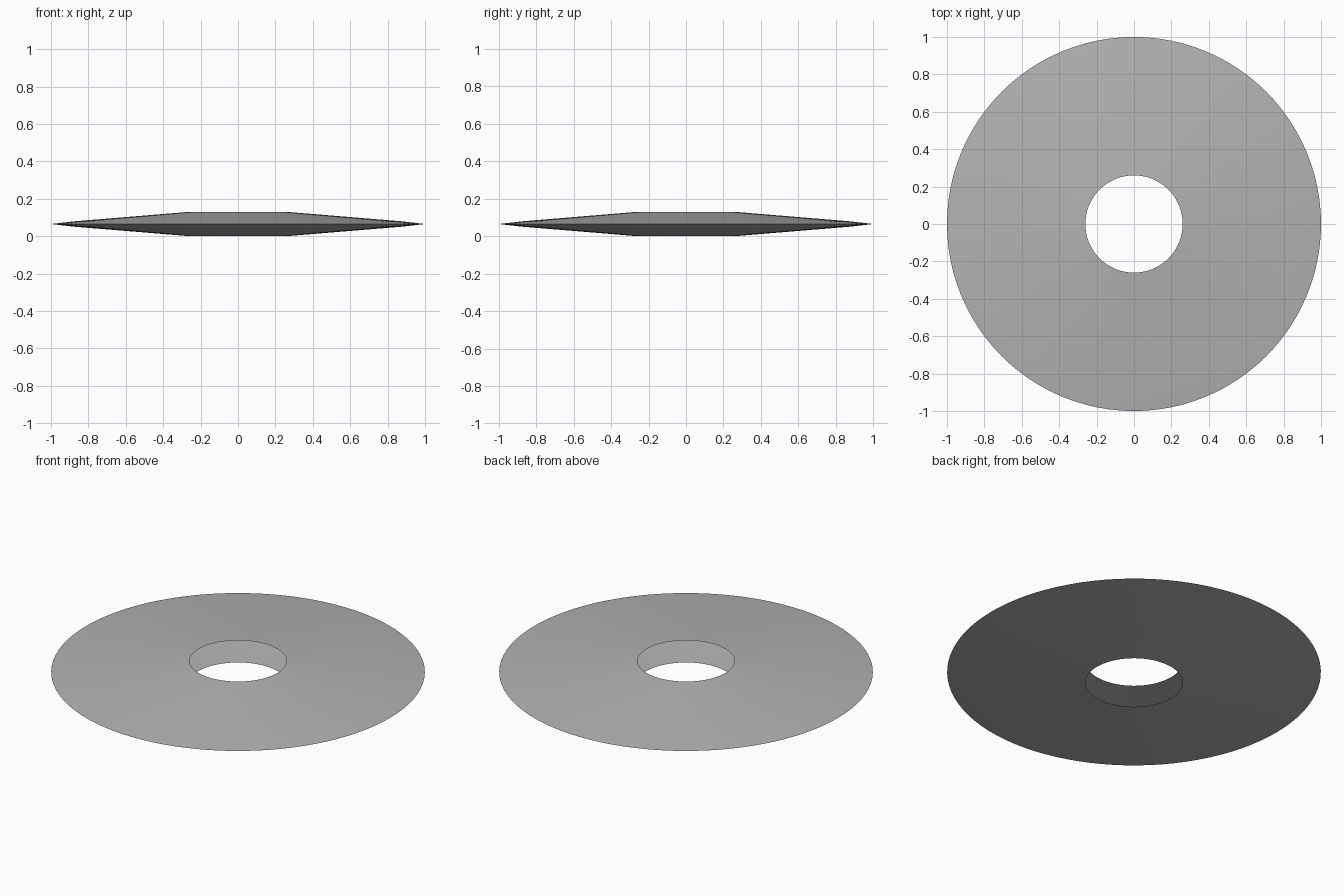
import bpy, bmesh
from math import cos, sin, tau

if "Cube" in bpy.data.objects:
    bpy.data.objects.remove(bpy.data.objects["Cube"])

SEGMENTS = 96
MID = 0.065

# Open cross-section (radius, height): two tapered shells meeting at a sharp rim,
# with no wall around the hole, so the hollow inside shows
profile = [
    (0.26, 0.0),
    (0.88, MID - 0.014),
    (1.0, MID),
    (0.88, MID + 0.014),
    (0.26, 2 * MID),
]

# Revolve the cross-section around z, faces outward
bm = bmesh.new()
rings = []
for i in range(SEGMENTS):
    a = tau * i / SEGMENTS
    rings.append([bm.verts.new((r * cos(a), r * sin(a), z)) for r, z in profile])
for i in range(SEGMENTS):
    p, q = rings[i], rings[(i + 1) % SEGMENTS]
    for j in range(len(profile) - 1):
        bm.faces.new((p[j], q[j], q[j + 1], p[j + 1]))

mesh = bpy.data.meshes.new("tapered_ring")
bm.to_mesh(mesh)
bm.free()
ring = bpy.data.objects.new("tapered_ring", mesh)
bpy.context.collection.objects.link(ring)

# Dark grey finish
grey = bpy.data.materials.new("dark_grey")
grey.diffuse_color = (0.45, 0.45, 0.45, 1.0)
grey.use_nodes = True
grey.node_tree.nodes["Principled BSDF"].inputs["Base Color"].default_value = grey.diffuse_color
mesh.materials.append(grey)

# Smooth faces; keep the rim crisp
bpy.context.view_layer.objects.active = ring
ring.select_set(True)
bpy.ops.object.shade_smooth_by_angle(angle=0.12)
